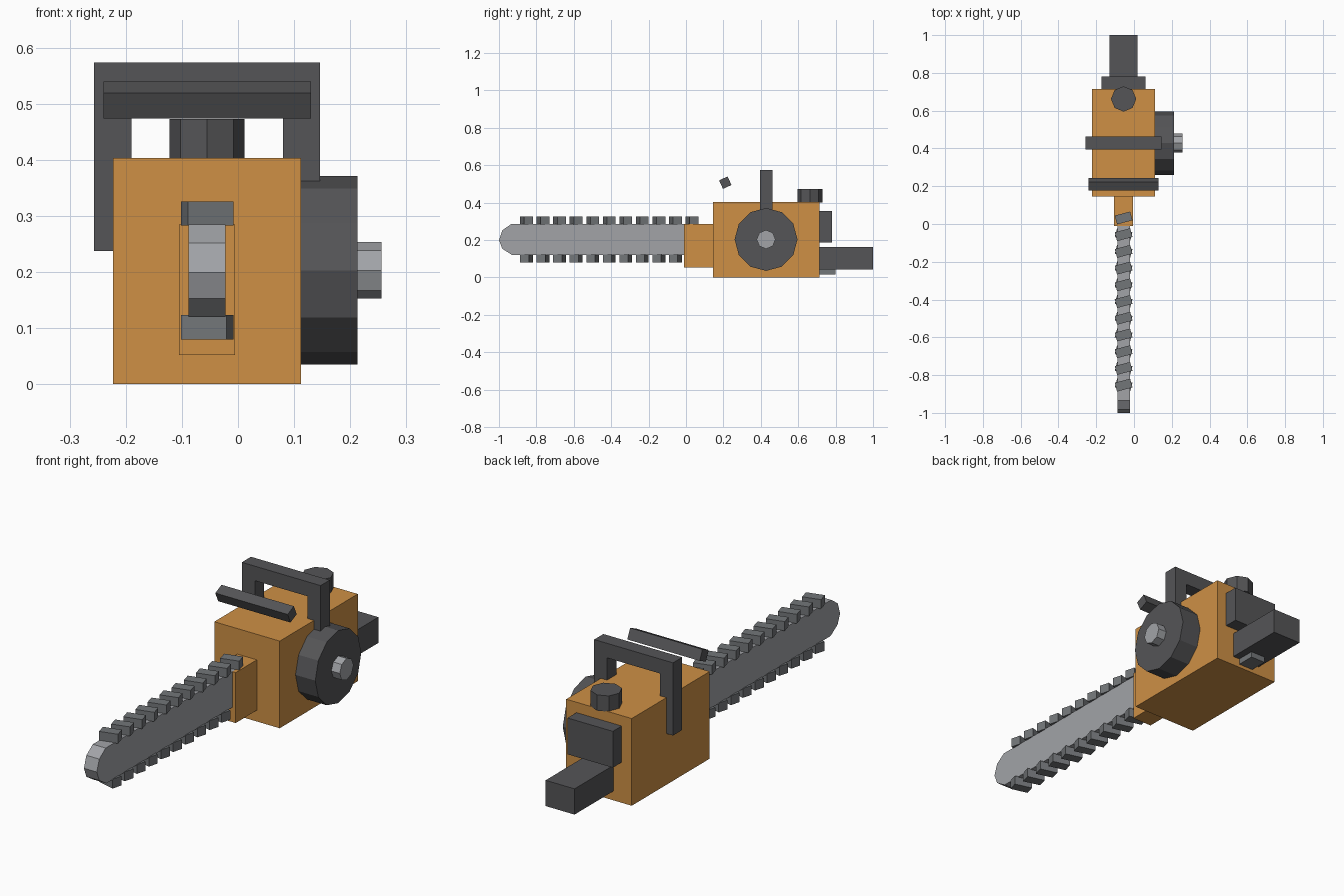
import bpy, bmesh
from math import radians, pi

if "Cube" in bpy.data.objects:
    bpy.data.objects.remove(bpy.data.objects["Cube"])

CX = -0.055          # symmetry plane of the saw


def material(name, rgb):
    m = bpy.data.materials.new(name)
    m.diffuse_color = (*rgb, 1)
    m.use_nodes = True
    m.node_tree.nodes["Principled BSDF"].inputs["Base Color"].default_value = m.diffuse_color
    return m


ORANGE = material("orange", (0.62, 0.28, 0.06))
DARK = material("dark_grey", (0.09, 0.09, 0.095))
STEEL = material("steel", (0.36, 0.37, 0.39))
TOOTH = material("tooth_grey", (0.17, 0.18, 0.19))


def box(name, x, y, z, mat, rot=(0, 0, 0)):
    """Box from (min, max) ranges, turned about its own centre."""
    bpy.ops.mesh.primitive_cube_add(
        size=1, location=[(a + b) / 2 for a, b in (x, y, z)], rotation=rot)
    ob = bpy.context.object
    ob.scale = [b - a for a, b in (x, y, z)]
    ob.name = name
    ob.data.materials.append(mat)
    return ob


def cylinder(name, sides, r, depth, loc, mat, rot=(0, 0, 0)):
    bpy.ops.mesh.primitive_cylinder_add(
        vertices=sides, radius=r, depth=depth, location=loc, rotation=rot)
    ob = bpy.context.object
    ob.name = name
    ob.data.materials.append(mat)
    return ob


def extrude(name, points, offset, mat):
    """Flat outline pushed along offset into a solid."""
    bm = bmesh.new()
    face = bm.faces.new([bm.verts.new(p) for p in points])
    new = bmesh.ops.extrude_face_region(bm, geom=[face])["geom"]
    bmesh.ops.translate(bm, vec=offset,
                        verts=[v for v in new if isinstance(v, bmesh.types.BMVert)])
    bmesh.ops.recalc_face_normals(bm, faces=bm.faces)
    me = bpy.data.meshes.new(name)
    bm.to_mesh(me)
    bm.free()
    me.materials.append(mat)
    ob = bpy.data.objects.new(name, me)
    bpy.context.collection.objects.link(ob)
    return ob


# Engine body and bar mount
box("engine_body", (-0.223, 0.112), (0.145, 0.715), (0, 0.403), ORANGE)
box("bar_mount", (-0.105, -0.005), (-0.01, 0.15), (0.052, 0.285), ORANGE)

# Guide bar with rounded tip
bar = [(0.05, 0.12), (0.05, 0.285), (-0.935, 0.285), (-0.982, 0.252),
       (-1.0, 0.199), (-0.982, 0.153), (-0.93, 0.12)]
extrude("guide_bar", [(CX - 0.033, y, z) for y, z in bar], (0.066, 0, 0), STEEL)

# Chain teeth, slanted opposite ways above and below
for edge, z, count, tilt in (("upper", (0.283, 0.326), 11, 15),
                             ("lower", (0.080, 0.123), 10, -15)):
    for i in range(count):
        y = -0.853 + i * 0.0885
        box(f"{edge}_tooth_{i + 1}", (CX - 0.0422, CX + 0.0422),
            (y - 0.024, y + 0.024), z, TOOTH, (0, 0, radians(tilt)))

# Starter housing and its hub on the right side
side = (0, pi / 2, 0)
cylinder("starter_housing", 12, 0.168, 0.103, (0.1615, 0.428, 0.203), DARK, side)
cylinder("starter_hub", 8, 0.0505, 0.05, (0.231, 0.428, 0.203), STEEL, side)

# Top handle: hoop with a longer left leg
hoop = [(-0.257, 0.237), (-0.257, 0.573), (0.146, 0.573), (0.146, 0.361),
        (0.080, 0.361), (0.080, 0.506), (-0.190, 0.506), (-0.190, 0.237)]
extrude("top_handle", [(x, 0.395, z) for x, z in hoop], (0, 0.067, 0), DARK)

# Tilted hand guard bar
box("hand_guard", (-0.24, 0.13), (0.185, 0.235), (0.4815, 0.5315), DARK,
    (radians(24.5), 0, 0))

# Fuel cap
cylinder("fuel_cap", 8, 0.067, 0.073, (CX, 0.662, 0.4365), DARK)

# Rear cover, rear handle and trigger
box("rear_cover", (-0.172, 0.06), (0.71, 0.78), (0.187, 0.355), DARK)
box("rear_handle", (-0.13, 0.018), (0.71, 1.0), (0.043, 0.162), DARK)
box("trigger", (-0.093, -0.017), (0.71, 0.80), (0.016, 0.046), TOOTH)
